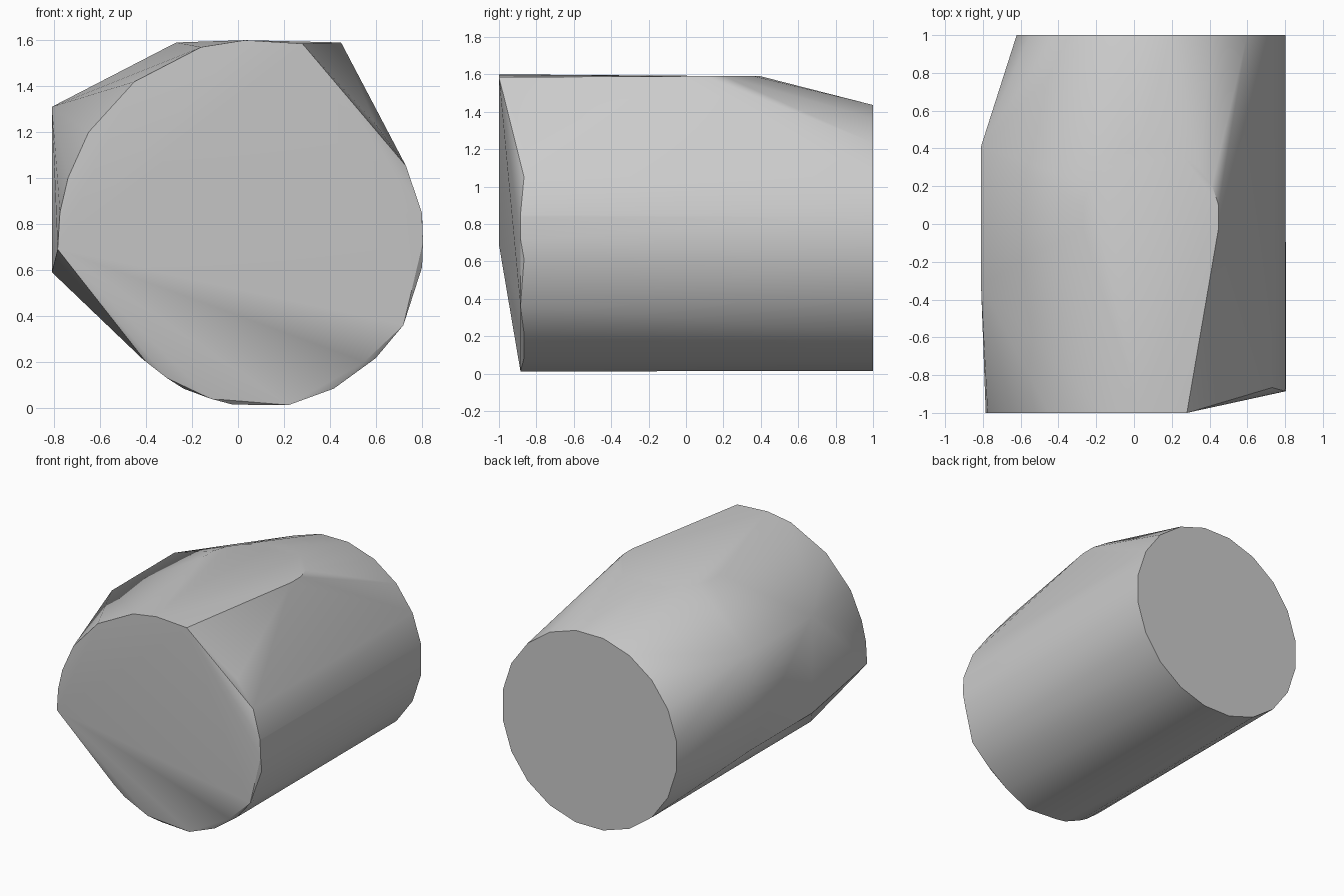
import bpy
import bmesh
import math

cube = bpy.data.objects.get("Cube")
if cube:
    bpy.data.objects.remove(cube, do_unlink=True)

grey = bpy.data.materials.new("plain_grey")
grey.use_nodes = True
colour = (0.6, 0.6, 0.6, 1)
grey.diffuse_color = colour
grey.node_tree.nodes["Principled BSDF"].inputs["Base Color"].default_value = colour

CX, CZ, R = 0.09, 0.725, 0.72


def ring(count, radius):
    for i in range(count):
        a = 2 * math.pi * (i + 0.5) / count
        yield radius * math.cos(a), radius * math.sin(a)


points = []
# Round barrel: back rim and front rim
for y in (1, -0.866):
    points += [(CX + a, y, CZ + b) for a, b in ring(20, R)]
# Round pad on top
points += [(CX + a, 0.04 + b, 1.59) for a, b in ring(20, 0.363)]
# Square pad on the side
points += [(-0.81, y, z) for y in (-0.32, 0.41) for z in (0.59, 1.31)]
# Forward arc of the front face
arc = [(-0.785, 0.69), (-0.775, 0.85), (-0.74, 1.0), (-0.65, 1.2),
       (-0.45, 1.42), (-0.16, 1.57), (0.03, 1.6), (0.28, 1.585)]
points += [(x, -1, z) for x, z in arc]
# Lower lip of the front face
lip = [(0.805, 0.72), (0.80, 0.85), (0.72, 0.36), (0.55, 0.2),
       (0.22, 0.012), (-0.12, 0.04), (-0.31, 0.13), (-0.4, 0.2)]
points += [(x, -0.885, z) for x, z in lip]

# Wrap everything in one convex skin
bm = bmesh.new()
for p in points:
    bm.verts.new(p)
hull = bmesh.ops.convex_hull(bm, input=bm.verts[:])
loose = {g for g in hull["geom_interior"] + hull["geom_unused"]
         if isinstance(g, bmesh.types.BMVert)}
bmesh.ops.delete(bm, geom=list(loose), context="VERTS")
bmesh.ops.dissolve_limit(bm, angle_limit=math.radians(0.5),
                         verts=bm.verts[:], edges=bm.edges[:])
bmesh.ops.recalc_face_normals(bm, faces=bm.faces[:])
mesh = bpy.data.meshes.new("hull_body")
bm.to_mesh(mesh)
bm.free()
mesh.materials.append(grey)

body = bpy.data.objects.new("hull_body", mesh)
bpy.context.collection.objects.link(body)
bpy.ops.object.select_all(action="DESELECT")
body.select_set(True)
bpy.context.view_layer.objects.active = body
bpy.ops.object.shade_smooth_by_angle(angle=math.radians(30))
